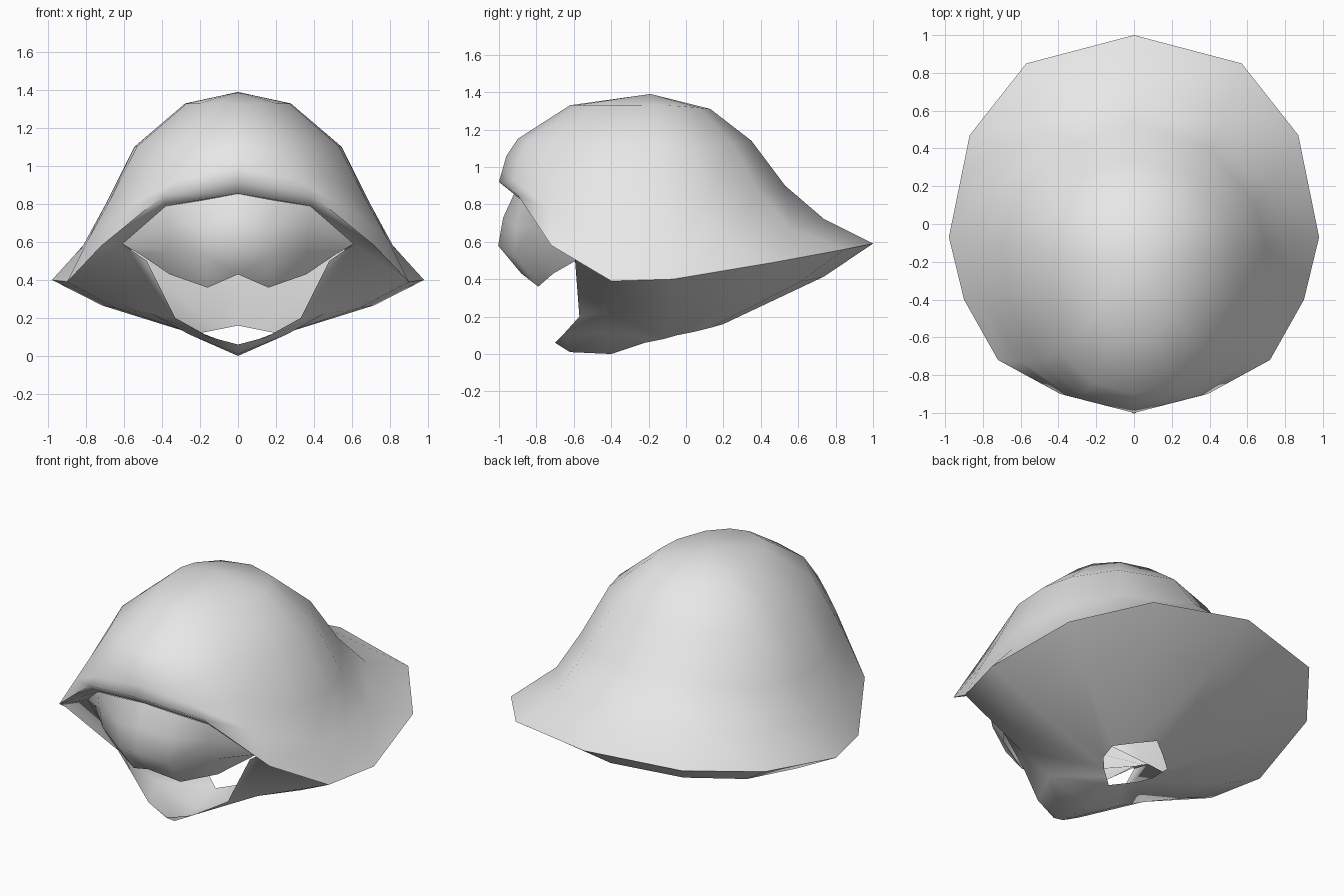
import bpy
import bmesh
from math import sin, cos, radians
from mathutils import Vector

default_cube = bpy.data.objects.get("Cube")
if default_cube:
    bpy.data.objects.remove(default_cube)

# One plain grey for the whole helmet
grey = bpy.data.materials.new("plain_grey")
grey.use_nodes = True
colour = (0.8, 0.8, 0.8, 1)
grey.diffuse_color = colour
grey.node_tree.nodes["Principled BSDF"].inputs["Base Color"].default_value = colour


def add_points(mesh, points):
    return [mesh.verts.new(point) for point in points]


def bridge(mesh, first_row, second_row):
    """Join two rows of vertices, skipping repeated corners."""
    for i in range(len(first_row) - 1):
        corners = [first_row[i], first_row[i + 1], second_row[i + 1], second_row[i]]
        mesh.faces.new(list(dict.fromkeys(corners)))


def finish(mesh, name, smooth_angle):
    """Turn a half mesh into a mirrored, smooth shaded object."""
    bmesh.ops.recalc_face_normals(mesh, faces=mesh.faces[:])
    data = bpy.data.meshes.new(name)
    mesh.to_mesh(data)
    mesh.free()
    data.materials.append(grey)
    part = bpy.data.objects.new(name, data)
    bpy.context.collection.objects.link(part)
    bpy.ops.object.select_all(action="DESELECT")
    part.select_set(True)
    bpy.context.view_layer.objects.active = part
    mirror = part.modifiers.new("mirror_left_right", "MIRROR")
    mirror.use_clip = True
    bpy.ops.object.modifier_apply(modifier=mirror.name)
    bpy.ops.object.shade_smooth_by_angle(angle=radians(smooth_angle))
    return part


def dome_ring(width, front, back, side_z, front_z, back_z):
    """Half ring from back to front around the crown."""
    crown_y = -0.19
    points = []
    for angle in column_angles:
        along = cos(radians(angle))
        reach = back - crown_y if along > 0 else crown_y - front
        end_z = back_z if along > 0 else front_z
        height = side_z + (end_z - side_z) * along ** 2
        points.append((width * sin(radians(angle)), crown_y + reach * along, height))
    return points


column_angles = (0, 36, 65, 84, 105, 133, 157, 180)

# Flared rim running into the brow, from back to front
rim_points = [Vector(p) for p in (
    (0, 1, 0.59), (0.57, 0.85, 0.56), (0.87, 0.47, 0.49), (0.98, -0.07, 0.4),
    (0.9, -0.4, 0.39), (0.72, -0.72, 0.58), (0.39, -0.9, 0.85), (0, -1, 0.92))]

# Neck opening in the underside, from back to front
neck_points = [Vector(p) for p in (
    (0, 0.2, 0.16), (0.1, 0.13, 0.14), (0.2, 0.05, 0.12), (0.18, -0.05, 0.1),
    (0.12, -0.12, 0.08), (0.06, -0.17, 0.07), (0, -0.22, 0.06))]

shell = bmesh.new()

# Dome
crown = shell.verts.new((0, -0.19, 1.39))
rings = [add_points(shell, dome_ring(*sizes)) for sizes in (
    (0.28, -0.62, 0.13, 1.33, 1.33, 1.31),
    (0.55, -0.9, 0.35, 1.1, 1.15, 1.14),
    (0.7, -0.96, 0.53, 0.8, 1.06, 0.9),
    (0.82, -0.98, 0.74, 0.58, 0.99, 0.72))]
rim = add_points(shell, rim_points)
rings.append(rim)
bridge(shell, [crown] * len(rim), rings[0])
for upper, lower in zip(rings, rings[1:]):
    bridge(shell, upper, lower)

# Bowl shaped underside
neck = add_points(shell, neck_points)
sag = Vector((0, 0, -0.035))
bowl = add_points(shell, [a.lerp(b, 0.33) + sag
                          for a, b in zip(rim_points[:5], neck_points)])
bridge(shell, rim[:5], bowl)
bridge(shell, bowl, neck[:5])

# Brow edge thickness
cheek_top, brow_side, brow_mid = add_points(shell, (
    (0.61, -0.6, 0.59), (0.38, -0.83, 0.79), (0, -0.92, 0.855)))
bridge(shell, rim[4:], [rim[4], cheek_top, brow_side, brow_mid])

# Cheek plate and chin guard
jaw, jaw_mid, jaw_centre = add_points(shell, (
    (0.45, -0.45, 0.22), (0.26, -0.43, 0.115), (0, -0.4, 0)))
bar_top, lip, lip_mid, lip_centre, chin = add_points(shell, (
    (0.48, -0.57, 0.5), (0.33, -0.57, 0.2), (0.15, -0.66, 0.1),
    (0, -0.7, 0.06), (0, -0.62, 0.01)))
shell.faces.new((rim[4], cheek_top, jaw, bowl[4]))
shell.faces.new((cheek_top, bar_top, lip, jaw))
shell.faces.new((bowl[4], jaw, neck[4]))
bridge(shell, [jaw, jaw_mid, jaw_centre], neck[4:])
bridge(shell, [jaw, jaw_mid, jaw_centre], [lip, lip_mid, chin])
shell.faces.new((lip_mid, lip_centre, chin))
finish(shell, "helmet_shell", 60)

# Bulging visor with a notched lower edge
visor = bmesh.new()
lower_edge = [Vector(p) for p in (
    (0, -0.88, 0.43), (0.16, -0.79, 0.36), (0.36, -0.71, 0.43), (0.47, -0.57, 0.51))]
upper_edge = [Vector(p) for p in (
    (0, -0.92, 0.855), (0.19, -0.875, 0.82), (0.38, -0.83, 0.79), (0.61, -0.6, 0.59))]
visor_rows = []
for step, bulge in ((0, 0), (0.35, 0.11), (0.7, 0.07), (1, 0)):
    row = []
    for low, high in zip(lower_edge, upper_edge):
        taper = 1 - (low.x / 0.47) ** 2
        row.append(low.lerp(high, step) - Vector((0, bulge * taper, 0)))
    visor_rows.append(add_points(visor, row))
for lower, upper in zip(visor_rows, visor_rows[1:]):
    bridge(visor, lower, upper)
finish(visor, "visor", 60)
